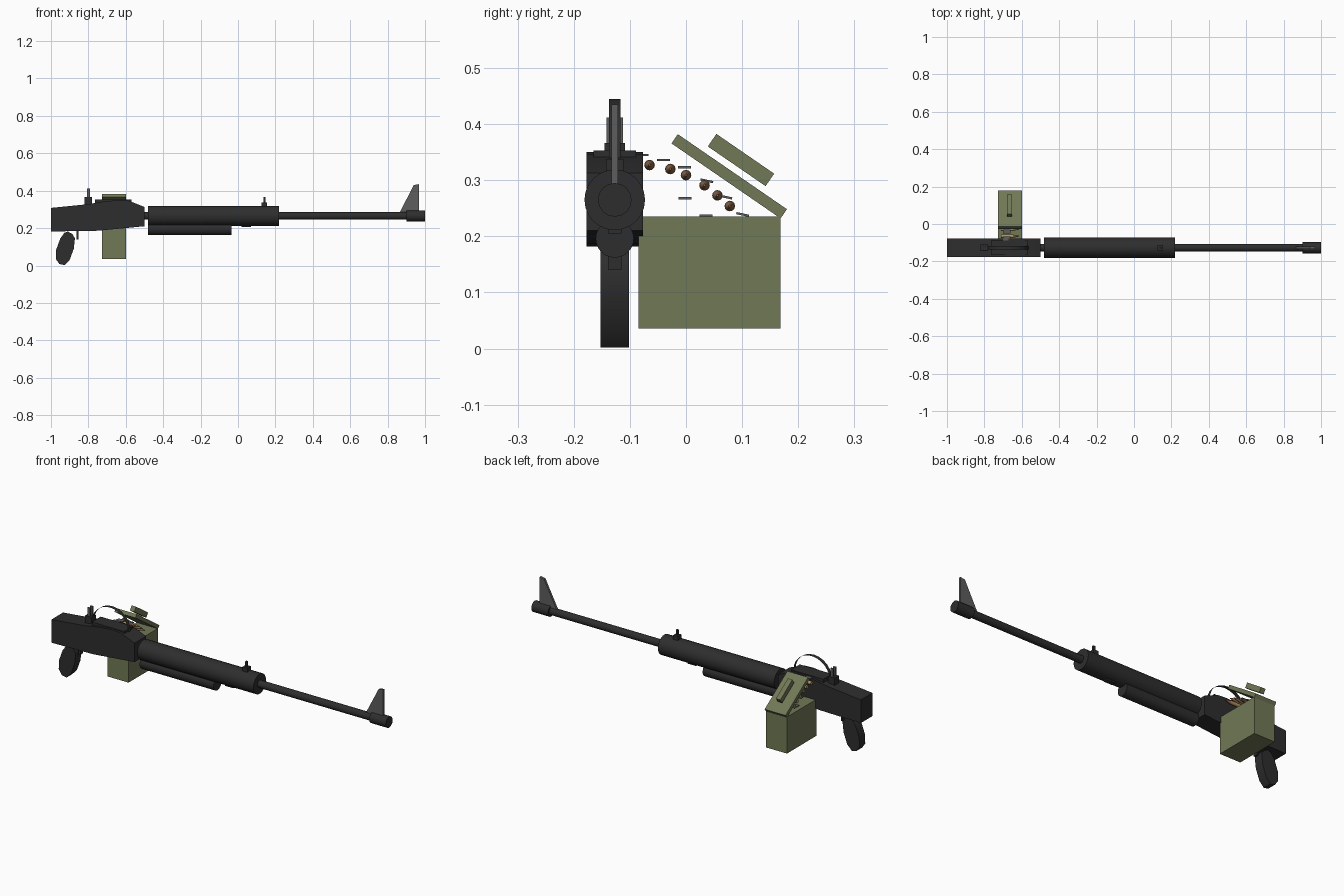
import bpy, bmesh, math
from mathutils import Matrix, Vector

if "Cube" in bpy.data.objects:
    bpy.data.objects.remove(bpy.data.objects["Cube"])

GY, GZ = -0.127, 0.265   # gun axis


def mat(name, c):
    m = bpy.data.materials.new(name)
    m.diffuse_color = (*c, 1)
    m.use_nodes = True
    m.node_tree.nodes["Principled BSDF"].inputs["Base Color"].default_value = m.diffuse_color
    return m


BLACK = mat("gunmetal_black", (0.027, 0.027, 0.028))
GREY = mat("steel_grey", (0.11, 0.11, 0.11))
OLIVE = mat("olive_green", (0.165, 0.19, 0.092))
BRASS = mat("brass", (0.45, 0.30, 0.12))
COPPER = mat("copper", (0.27, 0.14, 0.075))


def finish(name, bm, m, smooth=False):
    bmesh.ops.recalc_face_normals(bm, faces=bm.faces[:])
    me = bpy.data.meshes.new(name)
    bm.to_mesh(me)
    bm.free()
    me.materials.append(m)
    ob = bpy.data.objects.new(name, me)
    bpy.context.collection.objects.link(ob)
    if smooth:
        bpy.ops.object.select_all(action='DESELECT')
        ob.select_set(True)
        bpy.context.view_layer.objects.active = ob
        bpy.ops.object.shade_smooth_by_angle(angle=math.radians(40))
    return ob


def box(name, lo, hi, m, tilt=0):
    """Box between two corners, optionally tilted about the x axis."""
    lo, hi = Vector(lo), Vector(hi)
    bm = bmesh.new()
    bmesh.ops.create_cube(bm, size=1)
    bm.transform(Matrix.Translation((lo + hi) / 2) @ Matrix.Rotation(tilt, 4, 'X')
                 @ Matrix.Diagonal((*(hi - lo), 1)))
    return finish(name, bm, m)


def rod(name, x0, x1, y, z, r0, m, r1=None, n=24):
    """Cylinder or cone along x."""
    bm = bmesh.new()
    bmesh.ops.create_cone(bm, cap_ends=True, segments=n, radius1=r0,
                          radius2=r0 if r1 is None else r1, depth=x1 - x0)
    bm.transform(Matrix.Translation(((x0 + x1) / 2, y, z)) @ Matrix.Rotation(math.pi / 2, 4, 'Y'))
    return finish(name, bm, m, True)


def slab(name, pts, half, m, smooth=False):
    """Side profile (x, z) extruded across the gun width."""
    bm = bmesh.new()
    f = bm.faces.new([bm.verts.new((x, GY - half, z)) for x, z in pts])
    g = bmesh.ops.extrude_face_region(bm, geom=[f])
    bmesh.ops.translate(bm, vec=(0, 2 * half, 0),
                        verts=[v for v in g['geom'] if isinstance(v, bmesh.types.BMVert)])
    return finish(name, bm, m, smooth)


# Receiver
slab("receiver", [(-1, .182), (-.75, .186), (-.5, .21), (-.5, .313), (-.585, .347), (-.64, .35),
                  (-.72, .342), (-.8, .328), (-1, .308)], .05, BLACK, True)
box("top_cover", (-.765, GY - .038, .32), (-.57, GY + .038, .353), BLACK)

# Handguard, tubes and barrel
rod("handguard", -.48, .22, GY, GZ, .054, BLACK)
rod("lower_tube", -.48, -.035, GY, .196, .034, BLACK)
rod("barrel", -.51, .91, GY, GZ, .02, BLACK, n=16)
rod("muzzle", .9, 1, GY, GZ, .03, BLACK, n=16)
box("underside_clip", (.02, GY - .012, .205), (.07, GY + .012, .225), BLACK)

# Sights
slab("front_sight", [(.865, .285), (.967, .285), (.967, .435), (.94, .43)], .006, GREY)
box("handguard_sight_base", (.126, GY - .016, .31), (.156, GY + .016, .338), BLACK)
box("handguard_sight_post", (.136, GY - .005, .33), (.147, GY + .005, .367), BLACK)
box("rear_sight_base", (-.82, GY - .018, .318), (-.78, GY + .018, .366), BLACK)
for s in (-1, 1):
    box("rear_sight_prong", (-.808, GY + s * .011 - .004, .36),
        (-.792, GY + s * .011 + .004, .412), GREY)

# Carrying handle: a thin ribbon arching over the receiver
bm = bmesh.new()
prev = None
for i in range(13):
    a = math.pi * i / 12
    x, z = -.675 - .11 * math.cos(a), .34 + .105 * math.sin(a)
    row = [bm.verts.new((x, GY + s * .01, z)) for s in (-1, 1)]
    if prev:
        bm.faces.new((prev[0], row[0], row[1], prev[1]))
    prev = row
finish("carry_handle", bm, BLACK, True)

# Pistol grip and trigger
slab("grip", [(-.91, .182), (-.885, .168), (-.872, .145), (-.878, .09), (-.9, .03), (-.927, .002),
              (-.955, .008), (-.974, .035), (-.972, .085), (-.95, .145), (-.928, .175)],
     .025, BLACK, True)
box("trigger", (-.864, GY - .012, .14), (-.853, GY + .012, .19), BLACK)

# Ammunition box with open lid
BX0, BX1 = -.726, -.6
box("ammo_box", (BX0, -.085, .036), (BX1, .168, .235), OLIVE)


def tilted(name, x0, x1, y, z, length, thick):
    t = math.radians(-34.5)
    return box(name, (x0, y - length / 2, z - thick / 2), (x1, y + length / 2, z + thick / 2),
               OLIVE, t)


tilted("box_lid", BX0, BX1, .077, .307, .236, .02)
tilted("lid_handle", -.679, -.652, .098, .336, .125, .027)

# Cartridge belt: rounds and links
for y, z in [(-.065, .327), (-.028, .32), (0, .309), (.033, .291), (.056, .273), (.078, .254)]:
    rod("cartridge_case", -.712, -.648, y, z, .0095, BRASS, n=12)
    rod("bullet_tip", -.648, -.615, y, z, .0085, COPPER, r1=.002, n=12)
for y, z, t in [(-.078, .345, 0), (-.04, .336, 0), (-.003, .323, 0), (.037, .299, -12),
                (.071, .27, -12), (.101, .239, -12), (.036, .237, 0), (-.002, .268, 0)]:
    box("belt_link", (-.70, y - .0115, z - .002), (-.66, y + .0115, z + .002), GREY,
        math.radians(t))
